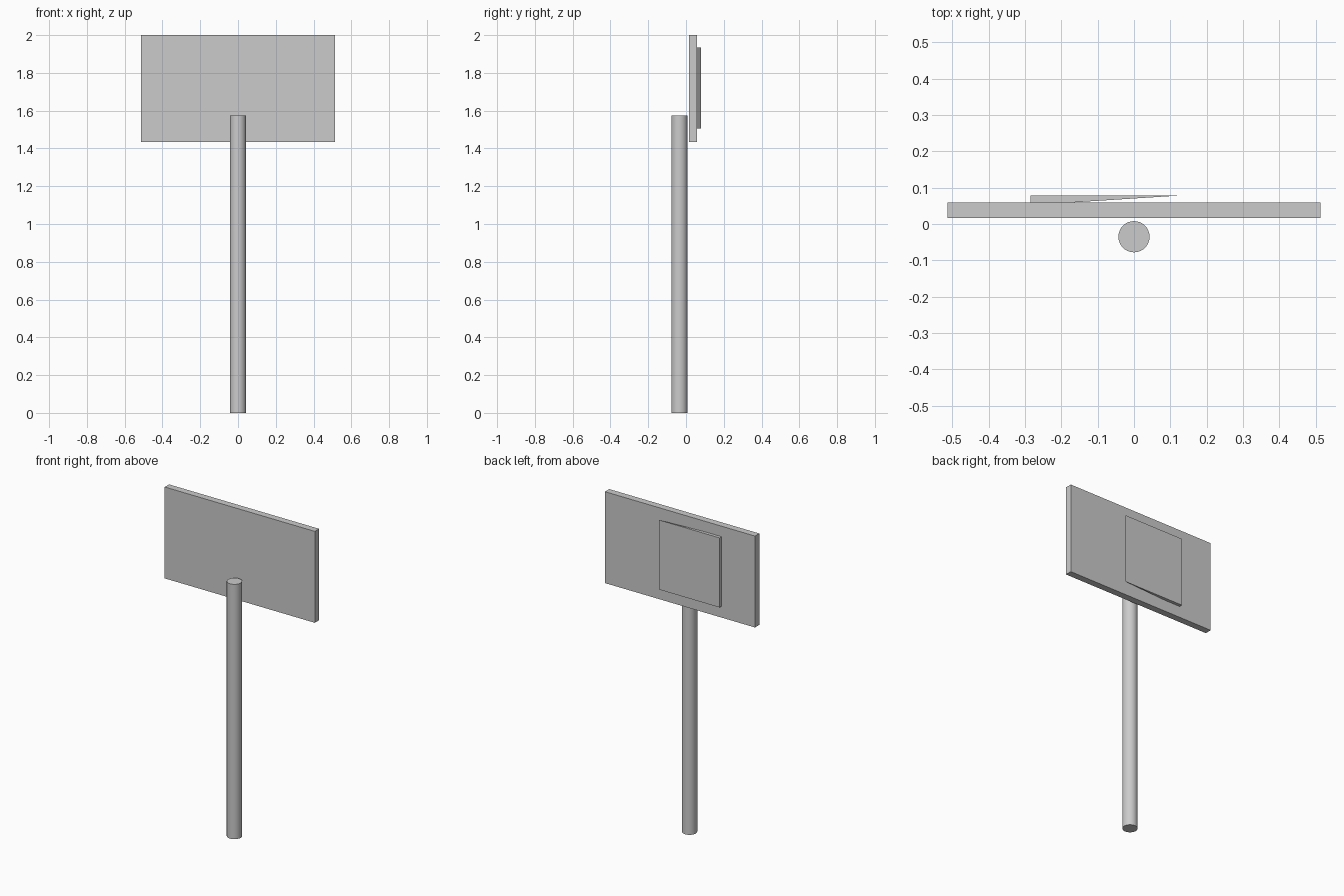
import bpy, bmesh

if "Cube" in bpy.data.objects:
    bpy.data.objects.remove(bpy.data.objects["Cube"])


def prism(name, outline, z0, z1):
    """Extrude a plan outline (x, y) from z0 up to z1."""
    bm = bmesh.new()
    face = bm.faces.new([bm.verts.new((x, y, z0)) for x, y in outline])
    top = bmesh.ops.extrude_face_region(bm, geom=[face])["geom"]
    verts = [v for v in top if isinstance(v, bmesh.types.BMVert)]
    bmesh.ops.translate(bm, verts=verts, vec=(0, 0, z1 - z0))
    bmesh.ops.recalc_face_normals(bm, faces=bm.faces)
    mesh = bpy.data.meshes.new(name)
    bm.to_mesh(mesh)
    bm.free()
    obj = bpy.data.objects.new(name, mesh)
    bpy.context.collection.objects.link(obj)
    return obj


# Round pole standing in front of the board
POLE_H = 1.575
bpy.ops.mesh.primitive_cylinder_add(vertices=32, radius=0.043, depth=POLE_H,
                                    location=(0, -0.035, POLE_H / 2))
bpy.context.object.name = "pole"
bpy.ops.object.shade_smooth_by_angle()

# Rectangular sign board
prism("sign_board", [(-0.513, 0.017), (0.513, 0.017), (0.513, 0.059), (-0.513, 0.059)],
      1.435, 2.0)

# Wedge-shaped plate on the back, tapering to a thin edge towards +x
prism("back_plate", [(-0.285, 0.052), (0.13, 0.0785), (-0.285, 0.0785)], 1.505, 1.935)
